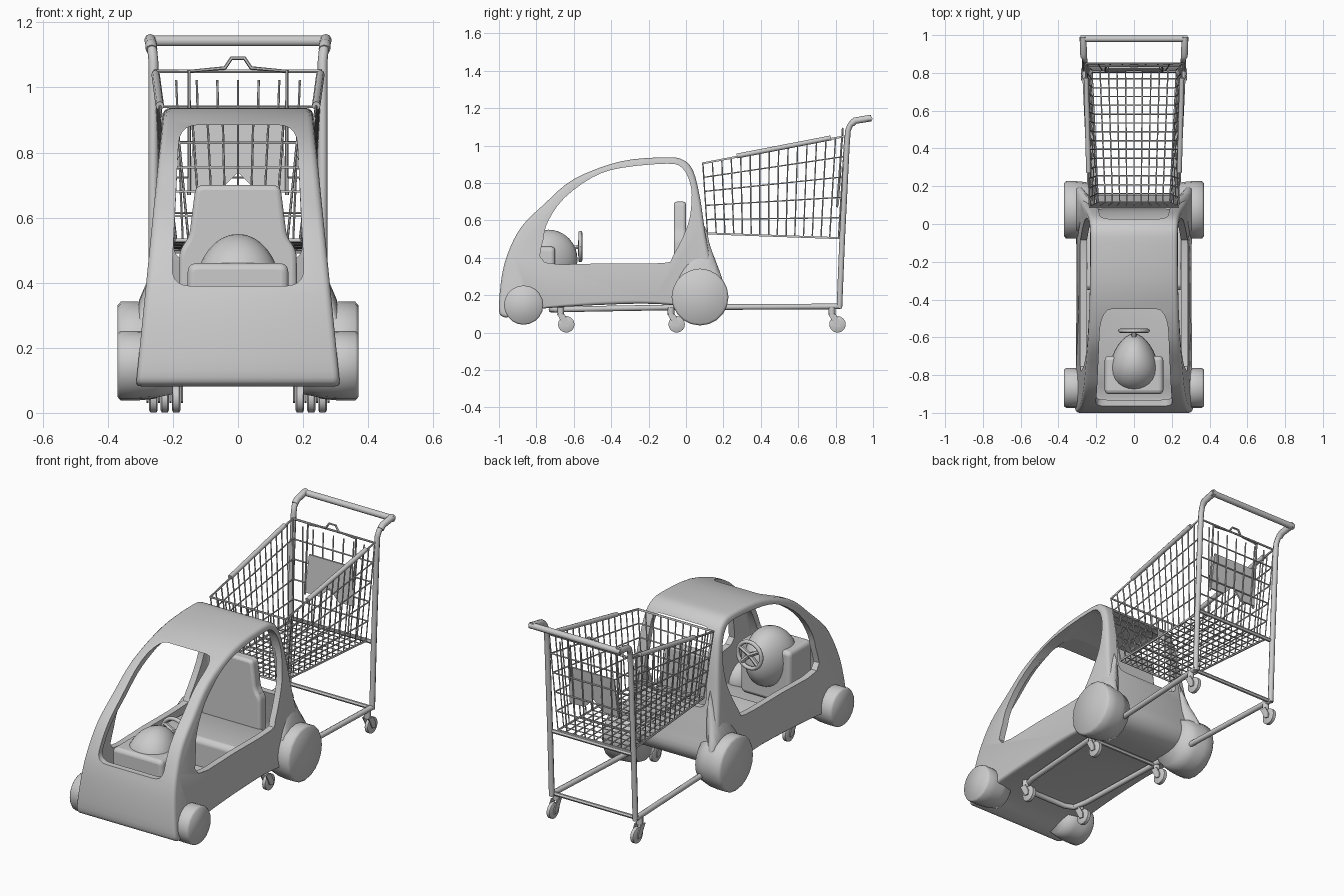
import bpy, bmesh, math
from mathutils import Vector as V

if "Cube" in bpy.data.objects:
    bpy.data.objects.remove(bpy.data.objects["Cube"])


def finish(name, bm, angle=35):
    bmesh.ops.recalc_face_normals(bm, faces=bm.faces)
    me = bpy.data.meshes.new(name)
    bm.to_mesh(me)
    bm.free()
    ob = bpy.data.objects.new(name, me)
    bpy.context.collection.objects.link(ob)
    return smooth(ob, angle)


def smooth(ob, angle=35):
    bpy.ops.object.select_all(action='DESELECT')
    ob.select_set(True)
    bpy.context.view_layer.objects.active = ob
    bpy.ops.object.shade_smooth_by_angle(angle=math.radians(angle))
    return ob


def spline(pts, n=4):
    """Closed smooth curve through 2D points."""
    out, m = [], len(pts)
    for i in range(m):
        a, b, c, d = (V(pts[(i + k) % m]) for k in (-1, 0, 1, 2))
        for j in range(n):
            t = j / n
            out.append(0.5 * (2 * b + (c - a) * t + (2 * a - 5 * b + 4 * c - d) * t * t
                              + (3 * b - a - 3 * c + d) * t ** 3))
    return out


def rounded(pts, r, n=5):
    """Closed polygon with rounded corners."""
    out, m = [], len(pts)
    for i in range(m):
        a, b, c = (V(pts[(i + k) % m]) for k in (-1, 0, 1))
        p, q = b + (a - b).normalized() * r, b + (c - b).normalized() * r
        for j in range(n + 1):
            t = j / n
            out.append(p * (1 - t) ** 2 + b * 2 * t * (1 - t) + q * t * t)
    return out


def skin(name, rings, angle=35):
    bm = bmesh.new()
    rows = [[bm.verts.new(p) for p in ring] for ring in rings]
    n = len(rows[0])
    for a, b in zip(rows, rows[1:]):
        for i in range(n):
            bm.faces.new((a[i], a[(i + 1) % n], b[(i + 1) % n], b[i]))
    bm.faces.new(rows[0])
    bm.faces.new(rows[-1])
    return finish(name, bm, angle)


def prism(name, pts, axis, a, b):
    f = (lambda p, h: (h, p[0], p[1])) if axis == 'x' else (lambda p, h: (p[0], h, p[1]))
    return skin(name, [[f(p, h) for p in pts] for h in (a, b)])


def apply_mod(ob, kind, **props):
    m = ob.modifiers.new('m', kind)
    for k, v in props.items():
        setattr(m, k, v)
    bpy.context.view_layer.objects.active = ob
    bpy.ops.object.modifier_apply(modifier=m.name)


def cut(ob, cutter):
    apply_mod(ob, 'BOOLEAN', operation='DIFFERENCE', solver='EXACT', object=cutter)
    bpy.data.objects.remove(cutter)


def soften(ob, w):
    apply_mod(ob, 'BEVEL', width=w, segments=3, limit_method='ANGLE', angle_limit=0.7)
    return smooth(ob)


def tubes(name, paths, r, res=1):
    cu = bpy.data.curves.new(name, 'CURVE')
    cu.dimensions = '3D'
    cu.bevel_depth, cu.bevel_resolution, cu.use_fill_caps = r, res, True
    for path in paths:
        sp = cu.splines.new('POLY')
        sp.points.add(len(path) - 1)
        for p, co in zip(sp.points, path):
            p.co = (*co, 1)
    ob = bpy.data.objects.new(name, cu)
    bpy.context.collection.objects.link(ob)
    bpy.ops.object.select_all(action='DESELECT')
    ob.select_set(True)
    bpy.context.view_layer.objects.active = ob
    bpy.ops.object.convert(target='MESH')
    return smooth(bpy.context.object, 50)


def drum(name, s, y, z, prof, n=28, angle=50):
    """Lathe about the x axis; prof holds (x, radius)."""
    return skin(name, [[(s * x, y + r * math.cos(k * math.tau / n), z + r * math.sin(k * math.tau / n))
                        for k in range(n)] for x, r in prof], angle)


# Car shell: side outline, tapering inward with height, inset toward a centre
OUTLINE = spline([(-.98, .085), (-1, .13), (-.985, .3), (-.95, .43), (-.88, .565), (-.76, .685),
                  (-.6, .82), (-.35, .915), (-.1, .937), (-.01, .92), (.04, .86), (.075, .72),
                  (.105, .52), (.14, .33), (.15, .21), (.05, .145), (-.25, .155), (-.75, .13), (-.92, .088)])
MID = V((-.4, .45))


def inset(d):
    return [p + (MID - p).normalized() * d for p in OUTLINE]


def shell_solid(name, d, dx):
    steps = [(.02, 0), (.01, .003), (.003, .01), (0, .02)]
    steps = [(-1, a, b) for a, b in steps] + [(1, a, b) for a, b in reversed(steps)]
    return skin(name, [[(s * (.322 - .1 * p.y - dx - b), p.x, p.y) for p in inset(d + a)]
                       for s, a, b in steps])


body = shell_solid('car_body', 0, 0)
cut(body, shell_solid('cavity', .035, .035))
side_win = spline([(-.755, .375), (-.762, .5), (-.735, .6), (-.65, .72), (-.5, .83), (-.35, .88),
                   (-.1, .903), (-.02, .88), (.022, .8), (.03, .7), (.008, .57), (-.07, .41), (-.12, .372), (-.44, .37)], 3)
cut(body, prism('side_cut', side_win, 'x', -.5, .5))
cut(body, prism('front_cut', rounded([(-.205, .39), (.205, .39), (.18, .885), (-.18, .885)], .06), 'y', -1.2, -.3))
cut(body, prism('rear_cut', rounded([(-.2, .47), (.2, .47), (.18, .885), (-.18, .885)], .05), 'y', -.2, .4))
smooth(body, 40)

# Wheel drums, and fenders flowing from the rear pillars
for s, side in ((-1, 'left'), (1, 'right')):
    for nm, y, z, r in (('front', -.868, .147, .105), ('rear', .075, .19, .152)):
        drum(f'{nm}_{side}_wheel', s, y, z, [(.2, .85 * r), (.26, .97 * r), (.31, r), (.36, r), (.37, .93 * r)], 20, 100)
    n = 20
    skin(f'rear_{side}_fender', [[(s * x, y + ry * math.cos(k * math.tau / n), z + rz * math.sin(k * math.tau / n))
                                  for k in range(n)] for x, y, z, ry, rz in
                                 ((.22, .085, .33, .05, .25), (.245, .085, .31, .07, .2), (.275, .08, .25, .115, .165), (.305, .075, .2, .14, .145))], 80)

# Seat back and bench
seat = prism('seat_back', rounded([(-.185, .15), (.185, .15), (.18, .5), (.15, .54), (.13, .7),
                                   (-.13, .7), (-.15, .54), (-.18, .5)], .025), 'y', -.065, 0)
soften(seat, .015)
bench = prism('seat_bench', [(-.35, .16), (.0, .16), (.0, .3), (-.06, .33), (-.33, .34), (-.35, .32)], 'x', -.25, .25)
soften(bench, .01)

# Dashboard, cowl and steering wheel
dash = prism('dashboard', rounded([(-.155, .16), (.155, .16), (.155, .46), (-.155, .46)], .03), 'y', -.9, -.7)
soften(dash, .02)
bm = bmesh.new()
bmesh.ops.create_uvsphere(bm, u_segments=28, v_segments=16, radius=1)
for v in bm.verts:
    v.co = V((v.co.x * (.125 - .03 * v.co.y), -.735 + v.co.y * .155, .39 + v.co.z * .16))
finish('dash_cowl', bm, 60)
C = V((0, -.565, .46))
ring = [C + V((.073 * math.cos(a), 0, .073 * math.sin(a))) for a in (k * math.tau / 28 for k in range(29))]
tubes('steering_wheel', [ring], .011, 2)
tubes('steering_spokes', [[C, C + V((.07 * math.cos(a), 0, .07 * math.sin(a)))]
                          for a in (.5, 2.64, 3.9, 5.5)] + [[C, C + V((0, -.06, -.01))]], .012)

# Cart frame: rails, uprights, cross bars
rails = [(.26, .825, .14), (.22, -.05, .135), (.19, -.62, .125), (.17, -.7, .122), (.12, -.72, .122)]
mirror = lambda path: [(-x, y, z) for x, y, z in path]
tubes('base_rail', [rails + mirror(rails)[::-1]], .015, 2)
post = [(.26, .82, .13), (.26, .835, .5), (.26, .86, 1.0), (.26, .866, 1.08), (.263, .878, 1.11), (.266, .9, 1.13)]
tubes('upright_posts', [post, mirror(post)], .015, 2)
tubes('cross_bars', [[(-.26, .81, .14), (.26, .81, .14)], [(-.25, .83, .5), (.25, .83, .5)],
                     [(-.21, -.09, .13), (.21, -.09, .13)]], .011)
arm = [(.266, .885, 1.117), (.267, .905, 1.133), (.27, .99, 1.147)]
tubes('handle_arms', [arm, mirror(arm)], .018, 2)
tubes('push_handle', [[(-.282, .98, 1.143), (.282, .98, 1.143)]], .017, 3)

# Casters
for nm, x, y in (('front', .19, -.64), ('middle', .225, -.05), ('rear', .26, .81)):
    for s, side in ((-1, 'left'), (1, 'right')):
        drum(f'{nm}_{side}_caster', s, y, .044,
             [(x - .013, .036), (x - .009, .044), (x + .009, .044), (x + .013, .036)], 18)
        for d in (-.018, .018):
            prism(f'{nm}_{side}_fork', [(y - .014, .035), (y + .012, .03), (y + .014, .055), (y - .01, .1), (y - .05, .1)],
                  'x', s * x + d - .003, s * x + d + .003)
        tubes(f'{nm}_{side}_stem', [[(s * x, y - .03, .094), (s * x, y - .03, .135)]], .018, 2)


# Wire basket
def bk(u, v, w):
    """Basket point: u across -1..1, v front to back, w bottom to top."""
    lo = V((u * (.19 + .035 * v), .115 + .7 * v, .53 - .025 * v))
    hi = V((u * (.235 + .02 * v), .09 + .76 * v, .905 + .145 * v))
    return lo.lerp(hi, w)


wires = []
for i in range(16):
    v = i / 15
    wires.append([bk(-1, v, 1), bk(-1, v, 0), bk(1, v, 0), bk(1, v, 1)])
for j in range(1, 5):
    w = j / 5
    wires.append([bk(-1, 1, w), bk(-1, 0, w), bk(1, 0, w), bk(1, 1, w)])
    wires.append([bk(-1, 1, w), bk(1, 1, w)])
for k in range(11):
    u = -1 + k / 5
    wires.append([bk(u, 0, 1), bk(u, 0, 0), bk(u, 1, 0)])
for k in range(1, 8):
    u = -1 + k / 4
    wires.append([bk(u, 1, 0), bk(u, 1, .95)])
tubes('basket_wires', wires, .0038)
tubes('basket_rims', [[bk(-1, 1, w), bk(-1, 0, w), bk(1, 0, w), bk(1, 1, w), bk(-1, 1, w)] for w in (0, 1)], .006)
tubes('basket_guards', [[bk(s, .24, 1.01), bk(s, .9, 1.01)] for s in (-1, 1)], .013, 2)

# Rear flap: child seat frame, hinge loop and back plate
gate = lambda x, z, o=0: (x, .81 + (z - .5) * .073 - o, z)
tubes('flap_frame', [[gate(-.15, .67, .015), gate(-.15, 1.05, .015), gate(-.04, 1.06, .015), gate(-.02, 1.09, .015),
                      gate(.02, 1.09, .015), gate(.04, 1.06, .015), gate(.15, 1.05, .015), gate(.15, .67, .015)]], .006)
skin('flap_plate', [[gate(-.15, .68, o), gate(-.06, .68, o), gate(0, .74, o), gate(.06, .68, o), gate(.15, .68, o),
                     gate(.135, .89, o), gate(-.135, .89, o)] for o in (.006, .016)])
